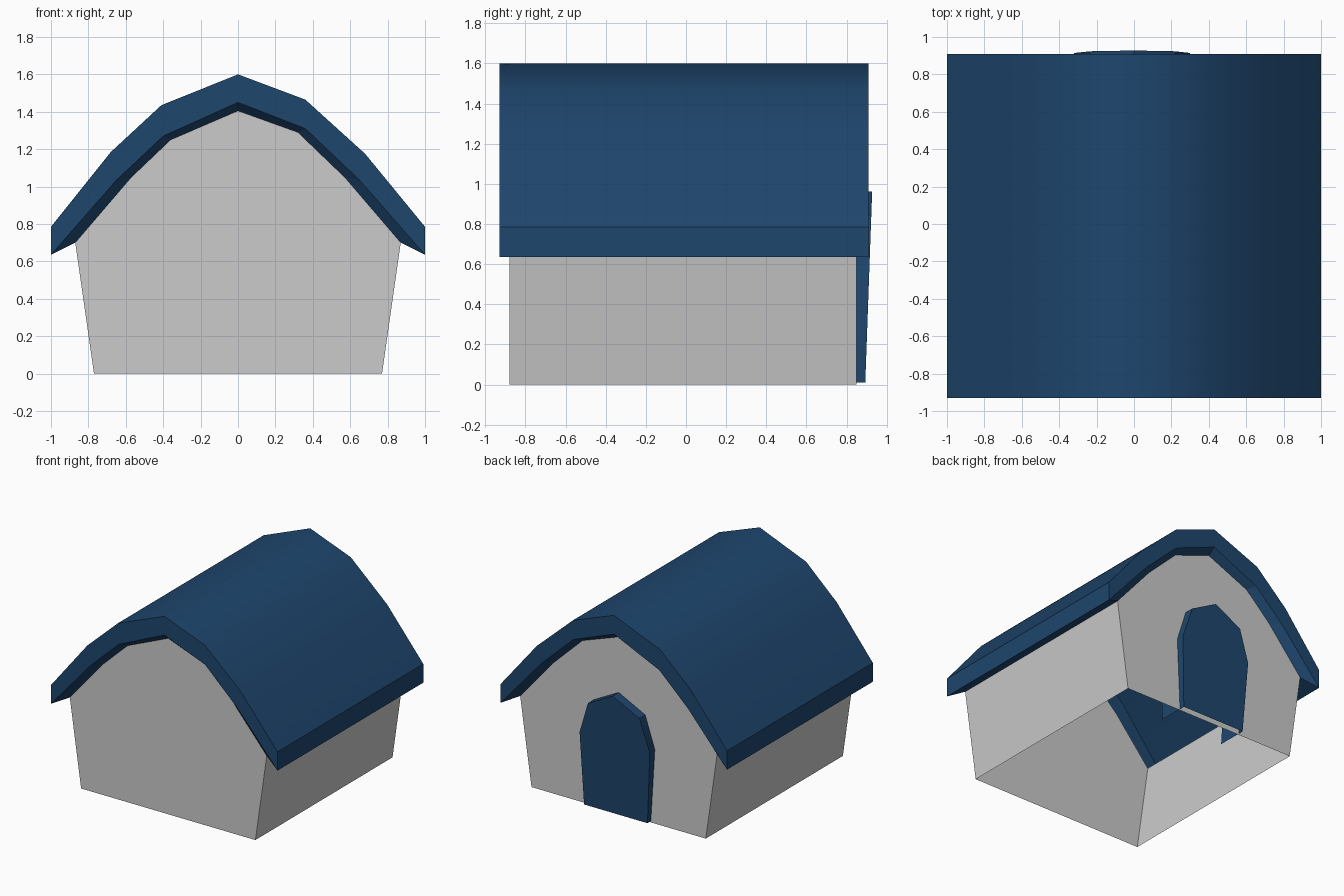
import bpy, bmesh, math

if "Cube" in bpy.data.objects:
    bpy.data.objects.remove(bpy.data.objects["Cube"])

# Shared front profiles as (x, z), left eave to right eave
CONTOUR = [(-.87, .70), (-.57, 1.05), (-.36, 1.25), (0, 1.405), (.32, 1.29), (.57, 1.05), (.87, .70)]
UNDER = [(-1, .635), (-.65, 1.035), (-.40, 1.27), (0, 1.45), (.36, 1.31), (.65, 1.035), (1, .635)]
OUTER = [(-1, .785), (-.68, 1.185), (-.41, 1.435), (0, 1.60), (.36, 1.465), (.68, 1.175), (1, .785)]


def make_material(name, color):
    mat = bpy.data.materials.new(name)
    mat.diffuse_color = (*color, 1)
    mat.use_nodes = True
    mat.node_tree.nodes["Principled BSDF"].inputs["Base Color"].default_value = mat.diffuse_color
    return mat


blue = make_material("blue", (.013, .061, .155))
grey = make_material("grey", (.54, .54, .54))


def row(bm, profile, y):
    """Add a row of vertices; y is a number or a function of z."""
    return [bm.verts.new((x, y(z) if callable(y) else y, z)) for x, z in profile]


def strip(bm, a, b):
    """Join two rows with quads."""
    for i in range(len(a) - 1):
        bm.faces.new((a[i], a[i + 1], b[i + 1], b[i]))


def finish(bm, name, material, angle=30):
    bmesh.ops.recalc_face_normals(bm, faces=bm.faces)
    mesh = bpy.data.meshes.new(name)
    bm.to_mesh(mesh)
    bm.free()
    obj = bpy.data.objects.new(name, mesh)
    bpy.context.collection.objects.link(obj)
    mesh.materials.append(material)
    bpy.ops.object.select_all(action='DESELECT')
    obj.select_set(True)
    bpy.context.view_layer.objects.active = obj
    bpy.ops.object.shade_smooth_by_angle(angle=math.radians(angle))
    return obj


# Walls: two gables and two flared sides, open below and under the roof
bm = bmesh.new()
gable = [(-.77, 0)] + CONTOUR + [(.77, 0)]
front, back = row(bm, gable, -.88), row(bm, gable, .85)
bm.faces.new(front)
bm.faces.new(back)
strip(bm, front[:2], back[:2])
strip(bm, front[-2:], back[-2:])
finish(bm, "walls", grey)

# Roof: hollow shell with thick rims and a sloping soffit down to the walls
bm = bmesh.new()
rows = [row(bm, p, y) for p, y in ((CONTOUR, -.88), (UNDER, -.93), (OUTER, -.93),
                                   (OUTER, .91), (UNDER, .91), (CONTOUR, .85))]
for a, b in zip(rows, rows[1:]):
    strip(bm, a, b)
for end in (0, -1):
    bm.faces.new([rows[i][end] for i in (1, 2, 3, 4)])
    bm.faces.new([rows[i][end] for i in (0, 1, 4, 5)])
roof = finish(bm, "roof", blue, 45)

# Only the folds along the top of the roof stay soft; eaves and rims are crisp
for edge in roof.data.edges:
    a, b = (roof.data.vertices[i].co for i in edge.vertices)
    edge.use_edge_sharp = abs(a.y - b.y) < 1 or abs(a.x) > .8

# Door: arched, leaning slightly outward, its sides running in through the back wall
bm = bmesh.new()
arch = [(-.285, .01), (-.32, .59), (-.235, .845), (0, .962), (.22, .845), (.30, .59), (.275, .01)]
face = row(bm, arch, lambda z: .893 + .036 * z)
inner = row(bm, arch, .65)
bm.faces.new(face)
strip(bm, face, inner)
finish(bm, "door", blue)
